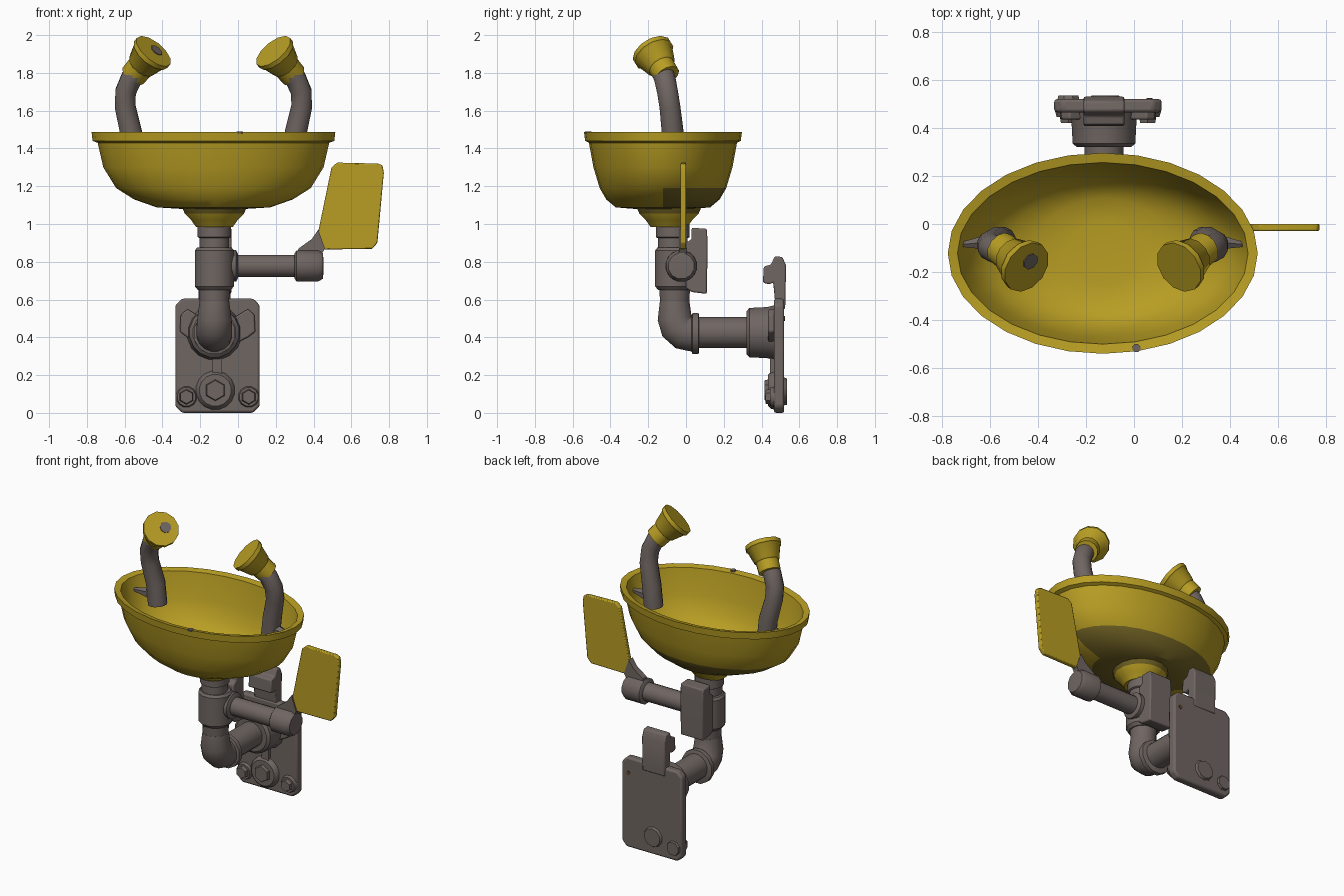
import bpy, bmesh, math
from mathutils import Vector

if "Cube" in bpy.data.objects:
    bpy.data.objects.remove(bpy.data.objects["Cube"])


def material(name, rgb):
    m = bpy.data.materials.new(name)
    m.use_nodes = True
    m.diffuse_color = (*rgb, 1)
    m.node_tree.nodes["Principled BSDF"].inputs["Base Color"].default_value = (*rgb, 1)
    return m


YELLOW = material("safety yellow", (0.48, 0.34, 0.017))
GREY = material("weathered grey", (0.16, 0.132, 0.122))
OLIVE = material("grimy olive", (0.17, 0.125, 0.018))
RUST = material("rust brown", (0.12, 0.06, 0.025))
CX = -0.125  # x of the main column


def finish(name, bm, mat, angle=35):
    bmesh.ops.recalc_face_normals(bm, faces=bm.faces[:])
    mesh = bpy.data.meshes.new(name)
    bm.to_mesh(mesh)
    bm.free()
    mesh.materials.append(mat)
    for p in mesh.polygons:
        p.use_smooth = True
    mesh.set_sharp_from_angle(angle=math.radians(angle))
    ob = bpy.data.objects.new(name, mesh)
    bpy.context.collection.objects.link(ob)
    return ob


def paint(ob, mat, rule):
    """Give a second colour to the faces that satisfy the rule."""
    ob.data.materials.append(mat)
    for p in ob.data.polygons:
        if rule(p.center, p.normal):
            p.material_index = 1


def loft(bm, rings):
    """Bridge equal-sized vertex rings and cap both ends."""
    rows = [[bm.verts.new(p) for p in ring] for ring in rings]
    n = len(rows[0])
    for a, b in zip(rows, rows[1:]):
        for i in range(n):
            j = (i + 1) % n
            bm.faces.new((a[i], a[j], b[j], b[i]))
    bm.faces.new(rows[0])
    bm.faces.new(rows[-1])


def sweep(name, points, radii, mat, n=16):
    """Round section swept along a path, with one radius per point."""
    pts = [Vector(p) for p in points]
    ref = Vector((1, 0, 0))
    if abs((pts[-1] - pts[0]).normalized().x) > 0.9:
        ref = Vector((0, 1, 0))
    rings = []
    for k, p in enumerate(pts):
        t = (pts[min(k + 1, len(pts) - 1)] - pts[max(k - 1, 0)]).normalized()
        v = t.cross(ref).normalized()
        u = v.cross(t)
        rings.append([p + radii[k] * (u * math.cos(a) + v * math.sin(a))
                      for a in (2 * math.pi * (i + 0.5) / n for i in range(n))])
    bm = bmesh.new()
    loft(bm, rings)
    return finish(name, bm, mat)


def prism(name, outline, axis, lo, hi, mat, bevel=0.0):
    """Extrude an outline: (y, z) along x, or (x, z) along y."""
    place = (lambda a, b, d: (d, a, b)) if axis == "x" else (lambda a, b, d: (a, d, b))
    bm = bmesh.new()
    loft(bm, [[place(a, b, d) for a, b in outline] for d in (lo, hi)])
    ob = finish(name, bm, mat, 30)
    if bevel:
        mod = ob.modifiers.new("soft edges", "BEVEL")
        mod.width, mod.segments = bevel, 2


def chamfered(x0, x1, z0, z1, c):
    return [(x0 + c, z0), (x1 - c, z0), (x1, z0 + c), (x1, z1 - c),
            (x1 - c, z1), (x0 + c, z1), (x0, z1 - c), (x0, z0 + c)]


# Oval bowl: outside wall, rolled rim, inside wall, grimy underside
bowl_rings = [(.17, .15, 1.08), (.3, .25, 1.088), (.42, .3, 1.13), (.515, .335, 1.19),
              (.583, .368, 1.3), (.613, .392, 1.43), (.64, .412, 1.44), (.645, .418, 1.487),
              (.605, .378, 1.478), (.56, .35, 1.31), (.49, .318, 1.21), (.4, .28, 1.155),
              (.28, .23, 1.115), (.15, .13, 1.105)]
bm = bmesh.new()
N = 28
loft(bm, [[(-.13 + rx * math.cos(2 * math.pi * i / N),
            -.122 + ry * math.sin(2 * math.pi * i / N), z) for i in range(N)]
          for rx, ry, z in bowl_rings])
bowl = finish("bowl", bm, YELLOW)
paint(bowl, OLIVE, lambda c, n: n.z < 0 and c.z < (1.19 if c.y > -.1 else 1.1))
sweep("rim_chip", [(.01, -.517, 1.48), (.01, -.517, 1.49)], [.018, .018], GREY, 8)


def column(name, y, levels, mat, n=16):
    return sweep(name, [(CX, y, z) for z, r in levels], [r for z, r in levels], mat, n)


# Central column
collar = column("bowl_collar", -.09, [(1.09, .175), (1.055, .16), (1.02, .125), (.985, .1)], YELLOW)
paint(collar, OLIVE, lambda c, n: c.z > 1.05)
column("neck", -.07, [(1.0, .09), (.93, .09), (.925, .08), (.86, .08)], GREY)
column("tee_body", -.06, [(.875, .095), (.86, .107), (.67, .107), (.65, .09)], GREY, 12)
column("lower_collar", -.06, [(.66, .083), (.57, .078)], GREY)

# Valve block behind the tee
prism("valve_block", [(.0, .66), (.03, .64), (.11, .63), (.115, .9), (.11, .975),
                      (.03, .98), (.03, .92), (.0, .9)], "x", -.205, -.035, GREY, .008)

# Elbow and supply pipe running back to the wall
elbow = [(-.06, .59), (-.06, .5), (-.045, .455), (-.015, .428), (.03, .42), (.06, .42)]
sweep("elbow", [(CX, y, z) for y, z in elbow], [.08, .092, .096, .096, .096, .096], GREY)


def run_back(name, x, z, levels, n=16, mat=GREY):
    return sweep(name, [(x, y, z) for y, r in levels], [r for y, r in levels], mat, n)


run_back("elbow_collar", CX, .42, [(.03, .1), (.035, .113), (.065, .113), (.07, .1)], 12)
run_back("supply_pipe", CX, .425, [(.06, .083), (.33, .083)])
run_back("wall_flange", CX, .425, [(.32, .115), (.335, .133), (.43, .138), (.48, .15)])

# Wall plate with ears, rib, bolts and hook
prism("wall_plate", chamfered(-.332, .115, 0, .605, .035), "y", .465, .52, GREY, .012)
for s in (-1, 1):
    x = -.108
    prism("flange_ear", [(x + s * .08, .36), (x + s * .16, .40), (x + s * .2, .43),
                         (x + s * .195, .52), (x + s * .16, .55), (x + s * .08, .5)],
          "y", .435, .47, GREY, .008)
    run_back("corner_washer", x + s * .165, .085, [(.445, .05), (.47, .058)], 12)
    run_back("corner_bolt", x + s * .165, .085, [(.42, .036), (.45, .042)], 6)
run_back("bolt_end", -.273, .085, [(.515, .05), (.535, .045)], 8)
run_back("boss_end", -.12, .12, [(.515, .07), (.535, .06)], 10)
run_back("rust_spot", .065, .5, [(.515, .014), (.524, .014)], 8, RUST)
run_back("centre_boss", -.12, .12, [(.435, .085), (.45, .1), (.47, .105)])
run_back("centre_bolt", -.12, .12, [(.415, .052), (.44, .058)], 6)
prism("plate_rib", [(-.135, .2), (-.085, .2), (-.085, .32), (-.135, .32)], "y", .445, .47, GREY)
prism("wall_hook", [(.475, .55), (.525, .55), (.53, .78), (.51, .825), (.47, .83), (.45, .785),
                    (.412, .775), (.407, .69), (.44, .68), (.462, .69)],
      "x", -.21, -.04, GREY, .008)

# Side valve arm and push paddle
def run_side(name, levels, n=16):
    return sweep(name, [(x, -.025, .778) for x, r in levels], [r for x, r in levels], GREY, n)


run_side("side_port", [(-.1, .085), (-.01, .085), (.0, .065)])
run_side("side_pipe", [(-.02, .06), (.31, .06)])
run_side("valve_cap", [(.3, .07), (.31, .085), (.425, .085), (.45, .07), (.452, .04)], 12)
prism("paddle_arm", [(.31, .83), (.43, .82), (.46, .87), (.425, .97), (.39, .92), (.32, .87)],
      "y", -.038, .004, GREY)
prism("paddle", [(.43, .865), (.71, .868), (.738, .9), (.772, 1.27), (.765, 1.31), (.74, 1.32),
                 (.525, 1.325), (.495, 1.3), (.425, .96)], "y", -.029, .001, YELLOW, .006)

# Mirrored pair of spray outlets
for side, s in (("right", -1), ("left", 1)):
    def at(d, y, z):
        return Vector((-.13 + s * d, y, z))
    sweep(side + "_spray_pipe",
          [at(.42, -.07, 1.34), at(.435, -.07, 1.48), at(.467, -.085, 1.62),
           at(.465, -.098, 1.7), at(.435, -.112, 1.77), at(.38, -.135, 1.83)],
          [.06, .06, .057, .057, .058, .058], GREY, 12)
    sweep(side + "_wall_bracket", [at(.42, -.07, 1.4), at(.585, -.085, 1.4)], [.05, .012], GREY, 6)
    base, tip = at(.425, -.1, 1.785), at(.317, -.18, 1.915)
    fractions = (0, .36, .4, .82, .86, 1.0)
    sweep(side + "_spray_head", [base.lerp(tip, f) for f in fractions],
          [.07, .072, .08, .104, .113, .113], YELLOW, 12)
    # Worn patch on one outlet face
    if s < 0:
        worn = tip + Vector((.015, .025, .003))
        axis = (tip - base).normalized()
        sweep("worn_patch", [worn - axis * .002, worn + axis * .005], [.036, .036], GREY, 8)
